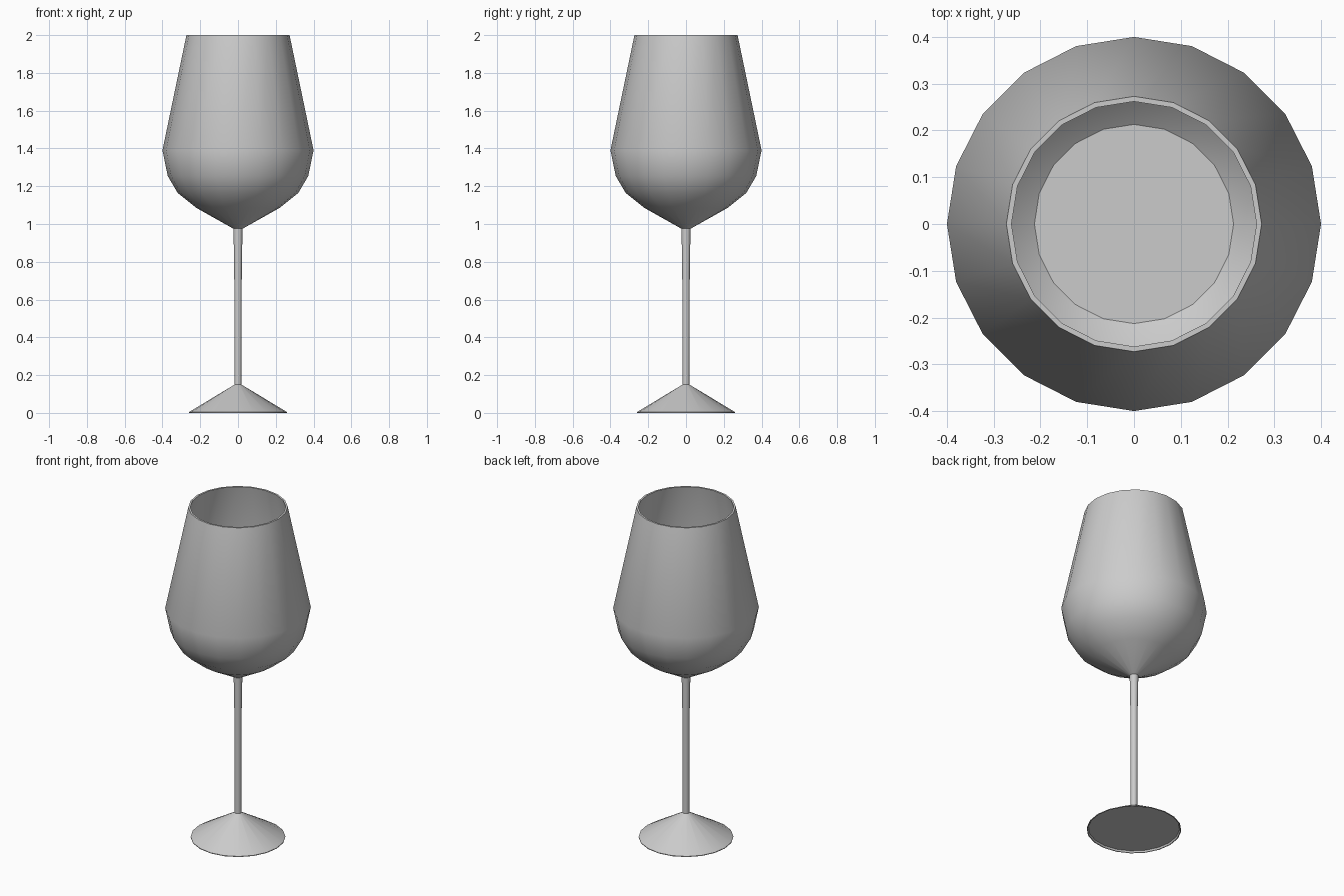
import bpy, bmesh, math

if "Cube" in bpy.data.objects:
    bpy.data.objects.remove(bpy.data.objects["Cube"])

SIDES = 20

# Half cross-section (radius, height), from under the foot, up the outside, over the rim, into the bowl
foot = [(0, 0.01), (0.25, 0.01), (0.255, 0), (0.26, 0), (0.26, 0.004)]
stem = [(0.018, 0.15), (0.02, 0.75), (0.024, 0.975)]
bowl_outside = [(0.22, 1.085), (0.319, 1.164), (0.372, 1.254), (0.4, 1.39), (0.273, 2.0)]
bowl_inside = [(0.262, 2.0), (0.388, 1.39), (0.36, 1.258), (0.31, 1.172), (0.213, 1.097), (0, 1.097)]


def lathe(name, profile):
    """Turn a profile around z; both ends on the axis."""
    bm = bmesh.new()
    verts = [bm.verts.new((r, 0, z)) for r, z in profile]
    edges = [bm.edges.new(pair) for pair in zip(verts, verts[1:])]
    bmesh.ops.spin(bm, geom=verts + edges, cent=(0, 0, 0), axis=(0, 0, 1),
                   angle=math.tau, steps=SIDES, use_duplicate=False)
    bmesh.ops.remove_doubles(bm, verts=bm.verts, dist=0.0005)
    bmesh.ops.recalc_face_normals(bm, faces=bm.faces)
    mesh = bpy.data.meshes.new(name)
    bm.to_mesh(mesh)
    bm.free()
    obj = bpy.data.objects.new(name, mesh)
    bpy.context.collection.objects.link(obj)
    return obj


# One continuous glass: foot, stem and hollow bowl
glass = lathe("wine_glass", foot + stem + bowl_outside + bowl_inside)
bpy.context.view_layer.objects.active = glass
glass.select_set(True)
bpy.ops.object.shade_smooth_by_angle(angle=math.radians(33))
